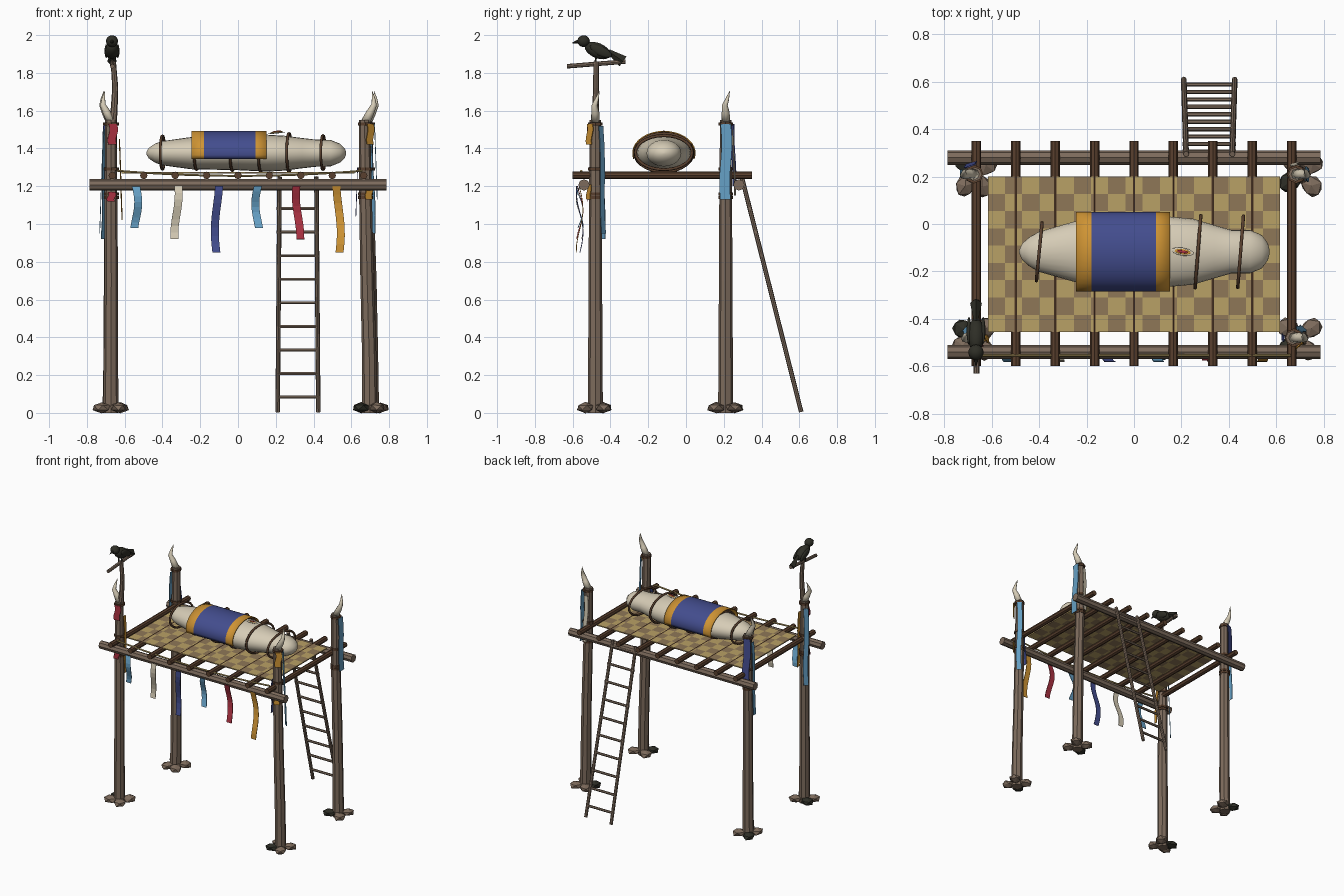
import bpy, bmesh, math, random
from mathutils import Vector, Matrix, Euler

random.seed(4)
if "Cube" in bpy.data.objects:
    bpy.data.objects.remove(bpy.data.objects["Cube"])


# Materials
def material(name, code):
    m = bpy.data.materials.new(name)
    m.use_nodes = True
    srgb = [int(code[i:i + 2], 16) / 255 for i in (0, 2, 4)]
    col = [((c + 0.055) / 1.055) ** 2.4 for c in srgb] + [1]
    m.diffuse_color = col
    m.node_tree.nodes["Principled BSDF"].inputs["Base Color"].default_value = col
    return m


WOOD = material("weathered wood", "7d6b5c")
DARK = material("dark wood", "5a402e")
BONE = material("bone cloth", "d6ccb6")
INDIGO = material("indigo cloth", "434d8e")
OCHRE = material("ochre cloth", "cf9434")
SKY = material("sky blue cloth", "659fc4")
RED = material("red cloth", "a83040")
STRAW = material("light straw", "b9a166")
STRAW_DARK = material("dark straw", "8f7757")
BLACK = material("black feather", "2e2e26")


# Helpers
def finish(name, bm, mats, smooth=False):
    bmesh.ops.recalc_face_normals(bm, faces=bm.faces)
    me = bpy.data.meshes.new(name)
    bm.to_mesh(me)
    bm.free()
    ob = bpy.data.objects.new(name, me)
    bpy.context.collection.objects.link(ob)
    for m in mats if isinstance(mats, list) else [mats]:
        me.materials.append(m)
    if smooth:
        me.shade_smooth()
    return ob


def tube(name, pts, radii, mat, sides=8, closed=False, ref=None, smooth=False):
    pts = [Vector(p) for p in pts]
    n = len(pts)
    if not isinstance(radii, (list, tuple)):
        radii = [radii] * n
    span = pts[-1] - pts[0]
    if ref is None:
        ref = Vector((1, 0, 0)) if abs(span.z) > span.length * 0.7 else Vector((0, 0, 1))
    bm = bmesh.new()
    rings = []
    for i, p in enumerate(pts):
        a = pts[(i + 1) % n] if closed else pts[min(i + 1, n - 1)]
        b = pts[i - 1] if closed else pts[max(i - 1, 0)]
        t = (a - b).normalized()
        u = t.cross(ref).normalized()
        v = u.cross(t)
        rings.append([bm.verts.new(p + radii[i] * (u * math.cos(k) + v * math.sin(k)))
                      for k in (math.tau * j / sides for j in range(sides))])
    for i in range(n if closed else n - 1):
        r, s = rings[i], rings[(i + 1) % n]
        for j in range(sides):
            k = (j + 1) % sides
            bm.faces.new((r[j], r[k], s[k], s[j]))
    if not closed:
        bm.faces.new(rings[0])
        bm.faces.new(rings[-1])
    return finish(name, bm, mat, smooth)


def strip(name, pts, width, mat):
    bm = bmesh.new()
    w = Vector(width) / 2
    rows = [(bm.verts.new(Vector(p) - w), bm.verts.new(Vector(p) + w)) for p in pts]
    for a, b in zip(rows, rows[1:]):
        bm.faces.new((a[0], a[1], b[1], b[0]))
    ob = finish(name, bm, mat)
    ob.modifiers.new("thickness", "SOLIDIFY").thickness = 0.004
    return ob


def blob(name, loc, size, mat, rot=(0, 0, 0), detail=1, jitter=0.0, smooth=False):
    bm = bmesh.new()
    bmesh.ops.create_icosphere(bm, subdivisions=detail, radius=1)
    for v in bm.verts:
        v.co *= 1 + random.uniform(-jitter, jitter)
    bm.transform(Matrix.LocRotScale(Vector(loc), Euler(rot), Vector(size)))
    return finish(name, bm, mat, smooth)


# Posts with stones, lashings, horns
POSTS = {"front_right": (-0.67, -0.48), "front_left": (0.675, -0.48),
         "back_left": (0.685, 0.21), "back_right": (-0.675, 0.21)}
for name, (x, y) in POSTS.items():
    sx, sy = math.copysign(1, x), math.copysign(1, y)
    lean = 0.025 if x > 0 else 0
    levels = [0, 0.3, 0.7, 1.1, 1.55]
    path = [(x + lean * (1 - z / 1.2) + random.uniform(-.004, .004), y, z) for z in levels]
    tube(name + "_post", path, [0.04, 0.038, 0.036, 0.034, 0.03], WOOD)
    for z in (1.14, 1.16, 1.29, 1.53):
        tube(name + "_lashing", [(x, y, z - 0.008), (x, y, z + 0.008)], 0.039, DARK)
    tube(name + "_horn", [(x, y, 1.54), (x + sx * 0.025, y, 1.59), (x + sx * 0.045, y - 0.004, 1.63),
                          (x + sx * 0.043, y + 0.008, 1.66), (x + sx * 0.035, y + 0.022, 1.705)],
         [0.024, 0.021, 0.015, 0.01, 0.001], BONE, smooth=True)
    for k in range(4):
        a = math.radians(45 + 90 * k + random.uniform(-15, 15))
        blob(name + "_stone", (x + lean + 0.062 * math.cos(a), y + 0.062 * math.sin(a), 0.028),
             (0.052, 0.045, 0.028), BLACK if k == (2 if x > 0 else 1) else WOOD,
             rot=(0, 0, a), jitter=0.1)

# Cloth ribbons on the posts: post, angle, top, bottom, width, colour
for name, deg, top, low, width, mat in [
        ("front_right", -80, 1.53, 1.42, 0.045, RED), ("front_right", -90, 1.17, 1.12, 0.04, RED),
        ("front_right", 140, 1.5, 0.92, 0.035, SKY), ("front_right", -5, 1.45, 1.02, 0.025, OCHRE),
        ("front_left", -50, 1.53, 1.42, 0.045, OCHRE), ("front_left", -60, 1.21, 1.13, 0.04, OCHRE),
        ("front_left", 50, 1.52, 0.95, 0.035, SKY), ("front_left", 180, 1.3, 1.04, 0.025, INDIGO),
        ("back_left", 0, 1.53, 1.13, 0.055, SKY), ("back_left", 100, 1.5, 1.15, 0.03, BONE),
        ("back_right", 110, 1.53, 1.2, 0.05, INDIGO), ("back_right", 180, 1.5, 0.95, 0.03, SKY)]:
    x, y = POSTS[name]
    a = math.radians(deg)
    out, side = Vector((math.cos(a), math.sin(a), 0)), Vector((-math.sin(a), math.cos(a), 0))
    pts = []
    for i in range(7):
        f = i / 6
        drop = f * (top - low)
        pts.append(Vector((x, y, top - drop)) + out * (0.04 + 0.035 * drop)
                   + side * 0.006 * math.sin(6 * f))
    strip(name + "_ribbon", pts, side * width, mat)

# Platform frame
for name, y in (("front_beam", -0.54), ("back_beam", 0.28)):
    tube(name, [(-0.787, y, 1.207), (0.787, y, 1.207)], 0.03, WOOD)
for i in range(9):
    x = (i - 4) * 0.1663
    tube("cross_pole", [(x, -0.6, 1.257), (x, 0.35, 1.257)], 0.02, DARK)

# Checkered mat
bm = bmesh.new()
cols, rows = 17, 9
bmesh.ops.create_grid(bm, x_segments=cols, y_segments=rows, size=1,
                      matrix=Matrix.LocRotScale(Vector((0, -0.128, 1.275)), None, Vector((0.617, 0.328, 1))))
for f in bm.faces:
    c = f.calc_center_median()
    i = int((c.x + 0.617) / 1.234 * cols) + int((c.y + 0.456) / 0.656 * rows)
    f.material_index = i % 2
mat_ob = finish("woven_mat", bm, [STRAW, STRAW_DARK])
mat_ob.modifiers.new("thickness", "SOLIDIFY").thickness = 0.008

# Ladder
for x, s in ((0.215, -1), (0.42, 1)):
    tube("ladder_rail", [(x + s * 0.005, 0.61, 0.005), (x - s * 0.005, 0.295, 1.25)], 0.012, WOOD)
for i in range(10):
    z = 0.085 + 0.1245 * i
    y = 0.61 - 0.315 * z / 1.25
    tube("ladder_rung", [(0.205, y, z), (0.43, y, z)], 0.009, WOOD, 6)

# Wrapped bundle: x, half width, half height
Y, Z = -0.117, 1.375
profile = [(-0.485, .006, .006), (-0.472, .035, .028), (-0.44, .063, .05), (-0.4, .085, .064),
           (-0.25, .128, .085), (0, .15, .09), (0.15, .148, .098), (0.25, .139, .092),
           (0.34, .112, .08), (0.41, .092, .072), (0.49, .092, .07), (0.54, .07, .05),
           (0.565, .036, .026), (0.573, .006, .005)]
bm = bmesh.new()
loops = [[bm.verts.new((x, Y + a * math.cos(k), Z + b * math.sin(k)))
          for k in (math.tau * j / 24 for j in range(24))] for x, a, b in profile]
for r, s in zip(loops, loops[1:]):
    for j in range(24):
        bm.faces.new((r[j], r[j - 1], s[j - 1], s[j]))
bm.faces.new(loops[0])
bm.faces.new(loops[-1])
finish("wrapped_bundle", bm, BONE, smooth=True)

# Ropes around the bundle
for x, a, b in ((-.4, .122, .088), (-.22, .14, .09), (-.03, .156, .096), (.12, .156, .1),
                (.27, .152, .102), (.45, .15, .09)):
    ring = [(x + 0.012 * math.cos(k), Y + a * math.cos(k), Z + 0.003 + b * math.sin(k))
            for k in (math.tau * j / 28 for j in range(28))]
    tube("bundle_rope", ring, 0.008, DARK, 6, closed=True, ref=Vector((1, 0, 0)), smooth=True)

# Draped blanket with ochre borders
bm = bmesh.new()
edges = [-0.245, -0.18, 0.092, 0.152]
arc = [math.radians(-15 + 210 * i / 20) for i in range(21)]
lines = [[bm.verts.new((x, Y + 0.168 * math.cos(k), Z + 0.118 * math.sin(k))) for k in arc] for x in edges]
for i in range(3):
    for j in range(20):
        f = bm.faces.new((lines[i][j], lines[i][j + 1], lines[i + 1][j + 1], lines[i + 1][j]))
        f.material_index = int(i == 1)
blanket = finish("blanket", bm, [OCHRE, INDIGO], smooth=True)
blanket.modifiers.new("thickness", "SOLIDIFY").thickness = 0.006

# Feather ornament on the bundle
for length, width, z, mat in ((0.1, 0.034, 1.482, BONE), (0.07, 0.022, 1.487, OCHRE), (0.05, 0.012, 1.491, RED)):
    blob("feather", (0.205, Y, z), (length / 2, width / 2, 0.003), mat, rot=(0, -0.1, -0.15), detail=2)

# Garland rope and hanging banners
tube("garland_rope", [(-0.64 + 1.3 * i / 16, -0.555, 1.255 + 0.027 * (i / 8 - 1) ** 2) for i in range(17)],
     0.006, STRAW, 6)
for i, (mat, low) in enumerate([(SKY, .98), (BONE, .92), (INDIGO, .85), (SKY, .98), (RED, .92), (OCHRE, .85)]):
    x = -0.54 + 0.2145 * i
    pts = []
    for k in range(9):
        f = k / 8
        pts.append((x + 0.012 * math.sin(4 * f + i), -0.565 - 0.018 * math.sin(5 * f + 0.6 * i),
                    1.2 - f * (1.2 - low)))
    strip("banner", pts, (0.042, 0, 0), mat)

# Bird perch and bird
tube("perch_pole", [(-0.665, -0.48, 1.5), (-0.655, -0.478, 1.62), (-0.65, -0.476, 1.72),
                    (-0.66, -0.476, 1.86)], [0.022, 0.018, 0.016, 0.014], WOOD)
tube("perch", [(-0.665, -0.63, 1.835), (-0.665, -0.32, 1.86)], 0.012, WOOD)
X = -0.667
blob("bird_body", (X, -0.468, 1.918), (0.037, 0.072, 0.04), BLACK, rot=(-0.4, 0, 0), detail=3, smooth=True)
blob("bird_head", (X, -0.542, 1.968), (0.032, 0.033, 0.031), BLACK, detail=3, smooth=True)
tube("bird_beak", [(X, -0.565, 1.967), (X, -0.605, 1.958)], [0.012, 0.001], BLACK)
bm = bmesh.new()
bmesh.ops.create_cone(bm, cap_ends=True, segments=4, radius1=0.045, radius2=0.016, depth=0.095)
bm.transform(Matrix.LocRotScale(Vector((X, -0.372, 1.888)), Euler((math.radians(55), 0, 0)), Vector((0.55, 0.7, 1))))
finish("bird_tail", bm, BLACK)
for s in (-1, 1):
    tube("bird_leg", [(X + s * 0.015, -0.475, 1.9), (X + s * 0.012, -0.48, 1.85)], 0.005, BLACK, 6)
    blob("bird_wing", (X + s * 0.03, -0.45, 1.915), (0.01, 0.065, 0.026), BLACK, rot=(-0.45, 0, 0),
         detail=2, smooth=True)
